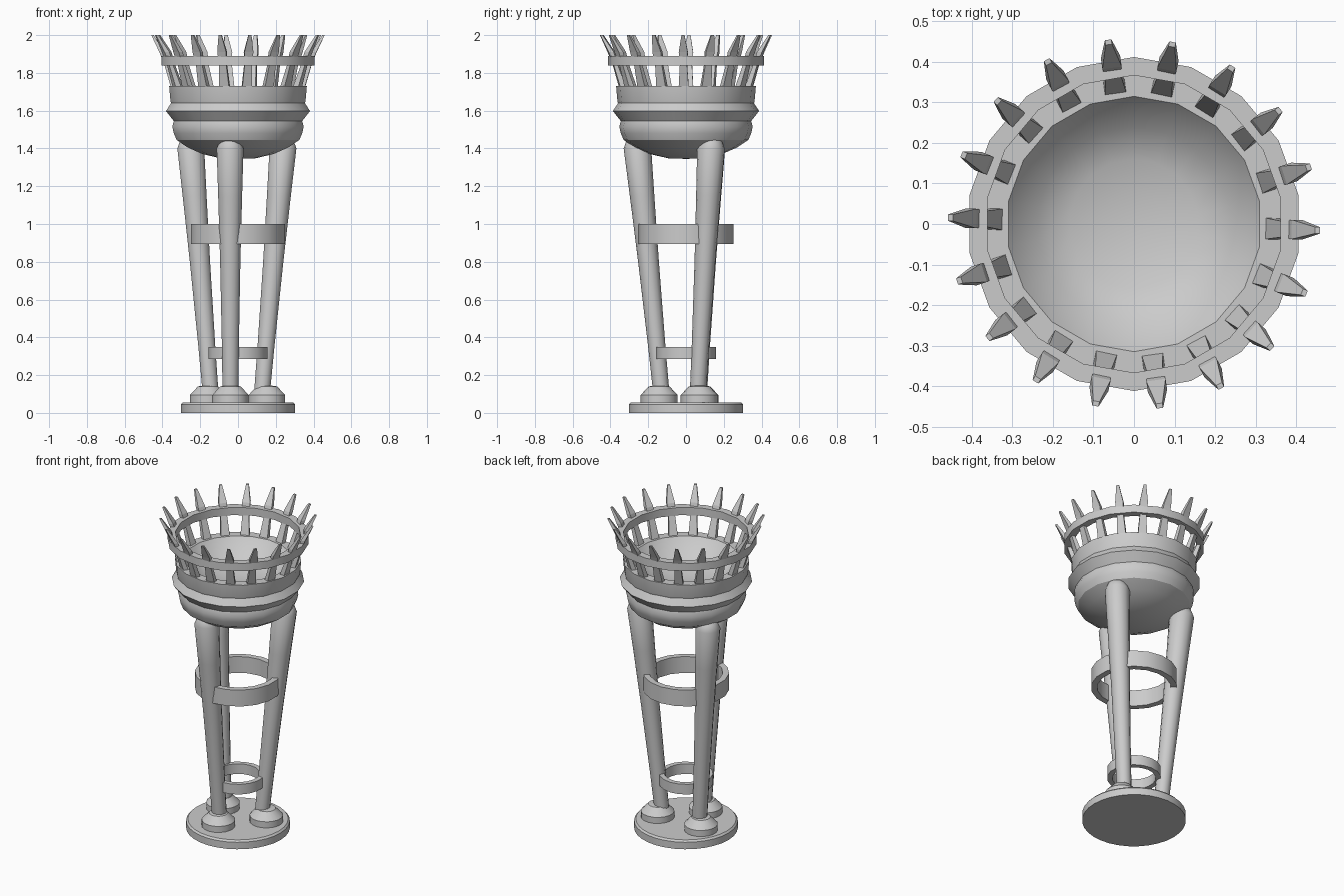
import bpy, bmesh, math
from mathutils import Vector

if "Cube" in bpy.data.objects:
    bpy.data.objects.remove(bpy.data.objects["Cube"])


def finish(name, bm, smooth=True):
    bmesh.ops.recalc_face_normals(bm, faces=bm.faces)
    me = bpy.data.meshes.new(name)
    bm.to_mesh(me)
    bm.free()
    ob = bpy.data.objects.new(name, me)
    bpy.context.collection.objects.link(ob)
    if smooth:
        bpy.ops.object.select_all(action='DESELECT')
        ob.select_set(True)
        bpy.context.view_layer.objects.active = ob
        bpy.ops.object.shade_smooth_by_angle(angle=math.radians(32))
    return ob


def lathe(name, profile, sides, loop=False, axis=None):
    """Spin (radius, z) points round an axis; axis(z) gives its x, y centre."""
    bm = bmesh.new()
    rows = []
    for r, z in profile:
        cx, cy = axis(z) if axis else (0, 0)
        if r == 0:
            rows.append([bm.verts.new((cx, cy, z))] * sides)
            continue
        rows.append([bm.verts.new((cx + r * math.sin(2 * math.pi * i / sides),
                                   cy + r * math.cos(2 * math.pi * i / sides), z))
                     for i in range(sides)])
    pairs = list(zip(rows, rows[1:]))
    if loop:
        pairs.append((rows[-1], rows[0]))
    for a, b in pairs:
        for i in range(sides):
            j = (i + 1) % sides
            bm.faces.new(list(dict.fromkeys((a[i], a[j], b[j], b[i]))))
    return finish(name, bm)


def band(name, r_in, r_out, z0, z1, sides=18):
    return lathe(name, [(r_in, z0), (r_out, z0), (r_out, z1), (r_in, z1)], sides, loop=True)


# Base plate
lathe("base_plate", [(0, 0), (0.303, 0), (0.303, 0.045), (0.293, 0.056), (0, 0.056)], 32)

# Three leaning legs with stepped feet
legs = {
    "front": ((-0.04, -0.134), (-0.042, -0.257)),
    "right": ((0.13, 0.065), (0.238, 0.132)),
    "left": ((-0.148, 0.07), (-0.25, 0.134)),
}
feet = {"front": (-0.04, -0.142), "right": (0.153, 0.07), "left": (-0.158, 0.073)}
for side, (lo, hi) in legs.items():
    def lean(z, lo=lo, hi=hi):
        t = (z - 0.14) / 1.26
        return [a + (b - a) * t for a, b in zip(lo, hi)]
    lathe(side + "_leg", [(0, 0.1), (0.043, 0.1), (0.046, 0.35), (0.055, 0.8), (0.065, 1.15),
                          (0.073, 1.40), (0.055, 1.44), (0.03, 1.463), (0, 1.467)], 14, axis=lean)
    lathe(side + "_foot", [(0, 0.05), (0.098, 0.05), (0.098, 0.095), (0.055, 0.14), (0, 0.148)],
          18, axis=lambda z, c=feet[side]: c)

# Bands tying the legs together
band("lower_leg_band", 0.127, 0.158, 0.285, 0.35)
band("upper_leg_band", 0.215, 0.252, 0.895, 1.0)

# Fire bowl: rounded belly, ridge, rim band and shallow inside
lathe("bowl", [(0, 1.345), (0.09, 1.347), (0.19, 1.37), (0.27, 1.405), (0.33, 1.445),
               (0.345, 1.48), (0.353, 1.515), (0.345, 1.545), (0.387, 1.598), (0.36, 1.64),
               (0.363, 1.65), (0.37, 1.73), (0.315, 1.73), (0.24, 1.635),
               (0.16, 1.605), (0.08, 1.59), (0, 1.585)], 18)

# Crown hoop
band("crown_hoop", 0.367, 0.412, 1.84, 1.89)

# Flared spikes: sections of (inner radius, outer radius, width, z)
sections = [(0.32, 0.352, 0.054, 1.715), (0.368, 0.39, 0.038, 1.845),
            (0.389, 0.416, 0.048, 1.91), (0.447, 0.459, 0.016, 2.0)]
bm = bmesh.new()
for k in range(18):
    a = math.radians(-2 + 20 * k)
    out, tan = Vector((math.cos(a), math.sin(a), 0)), Vector((-math.sin(a), math.cos(a), 0))
    rows = []
    for r0, r1, w, z in sections:
        rows.append([bm.verts.new(out * r + tan * (s * w / 2) + Vector((0, 0, z)))
                     for r, s in ((r0, -1), (r1, -1), (r1, 1), (r0, 1))])
    bm.faces.new(rows[0])
    bm.faces.new(rows[-1])
    for p, q in zip(rows, rows[1:]):
        for i in range(4):
            j = (i + 1) % 4
            bm.faces.new((p[i], p[j], q[j], q[i]))
finish("crown_spikes", bm, smooth=False)
